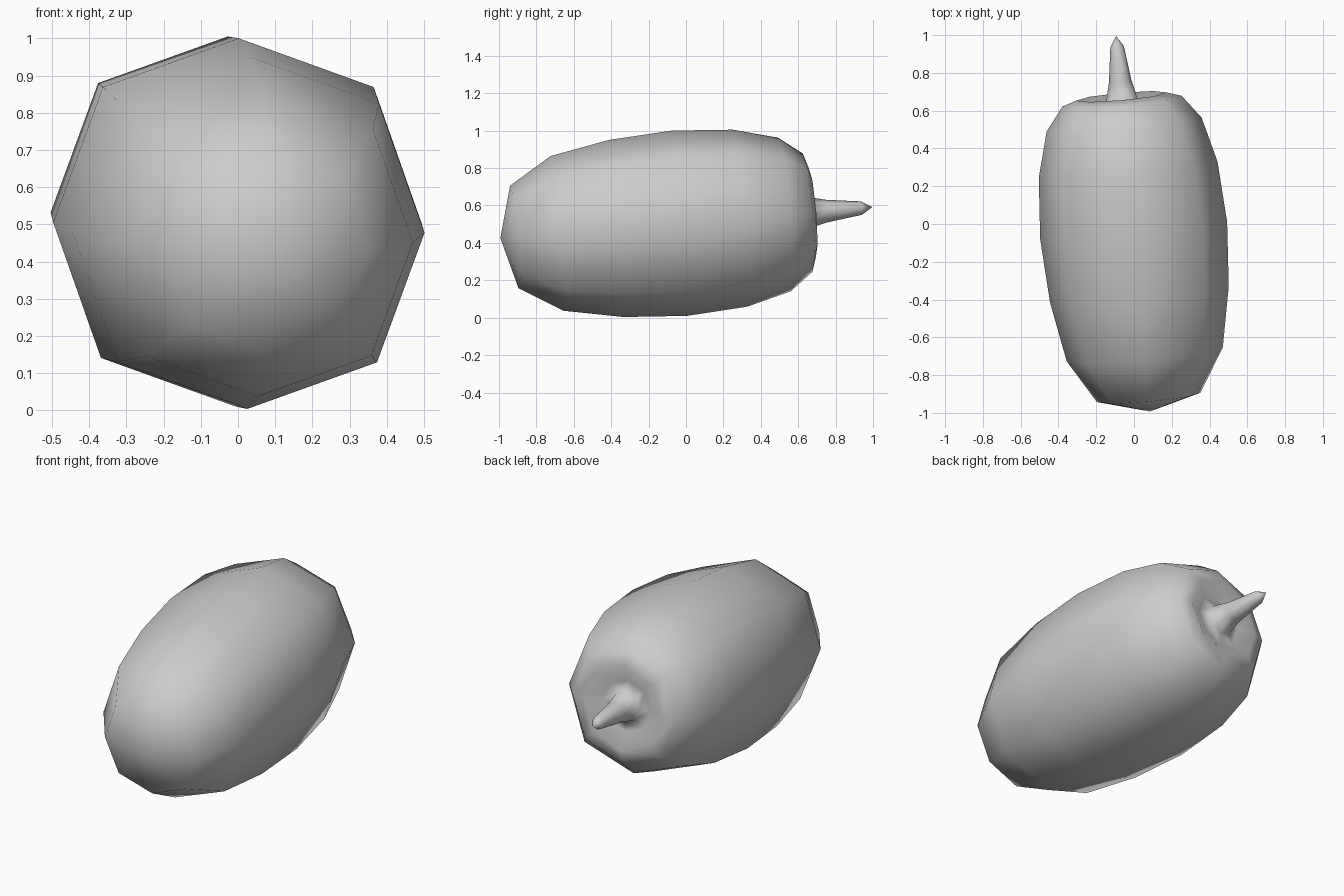
import bpy
import bmesh
from math import cos, sin, tau
from mathutils import Vector

cube = bpy.data.objects.get("Cube")
if cube:
    bpy.data.objects.remove(cube)

SIDES = 8
CENTRE = Vector((-0.005, 0, 0.508))
# Slightly tilted long axis, with two directions across it
AXIS = Vector((-0.09, 1, 0.083)).normalized()
ACROSS = Vector((1, 0.09, 0)).normalized()
UPWARD = ACROSS.cross(AXIS)

grey = bpy.data.materials.new("plain_grey")
grey.use_nodes = True
grey.diffuse_color = (0.6, 0.6, 0.6, 1)
grey.node_tree.nodes["Principled BSDF"].inputs["Base Color"].default_value = (0.6, 0.6, 0.6, 1)

# Rings from blunt nose to stalk: (position along axis, radius, corner fullness)
PROFILE = [
    (-0.925, 0.275, 1.03), (-0.695, 0.415, 1.04), (-0.375, 0.475, 1.04),
    (-0.035, 0.497, 1.04), (0.29, 0.475, 1.04), (0.53, 0.412, 1.04),
    (0.655, 0.317, 1.03), (0.68, 0.24, 1.0), (0.635, 0.145, 1.0),
    (0.655, 0.085, 1.0), (0.76, 0.06, 1.0), (0.945, 0.036, 1.0),
]


def along(t):
    return CENTRE + AXIS * t


# Body with sunken end and stalk, one continuous skin
bm = bmesh.new()
rings = []
for t, radius, full in PROFILE:
    ring = []
    for i in range(SIDES):
        a = tau * i / SIDES
        r = radius * (full if i % 2 else 1)
        ring.append(bm.verts.new(along(t) + ACROSS * r * cos(a) + UPWARD * r * sin(a)))
    rings.append(ring)
nose = bm.verts.new(along(-1.0))
tip = bm.verts.new(along(1.003))
for i in range(SIDES):
    j = (i + 1) % SIDES
    for low, high in zip(rings, rings[1:]):
        bm.faces.new((low[i], low[j], high[j], high[i]))
    bm.faces.new((nose, rings[0][j], rings[0][i]))
    bm.faces.new((tip, rings[-1][i], rings[-1][j]))
bmesh.ops.recalc_face_normals(bm, faces=bm.faces)
for face in bm.faces:
    face.smooth = True

mesh = bpy.data.meshes.new("body_with_stalk")
bm.to_mesh(mesh)
bm.free()
mesh.materials.append(grey)
body = bpy.data.objects.new("body_with_stalk", mesh)
bpy.context.collection.objects.link(body)
